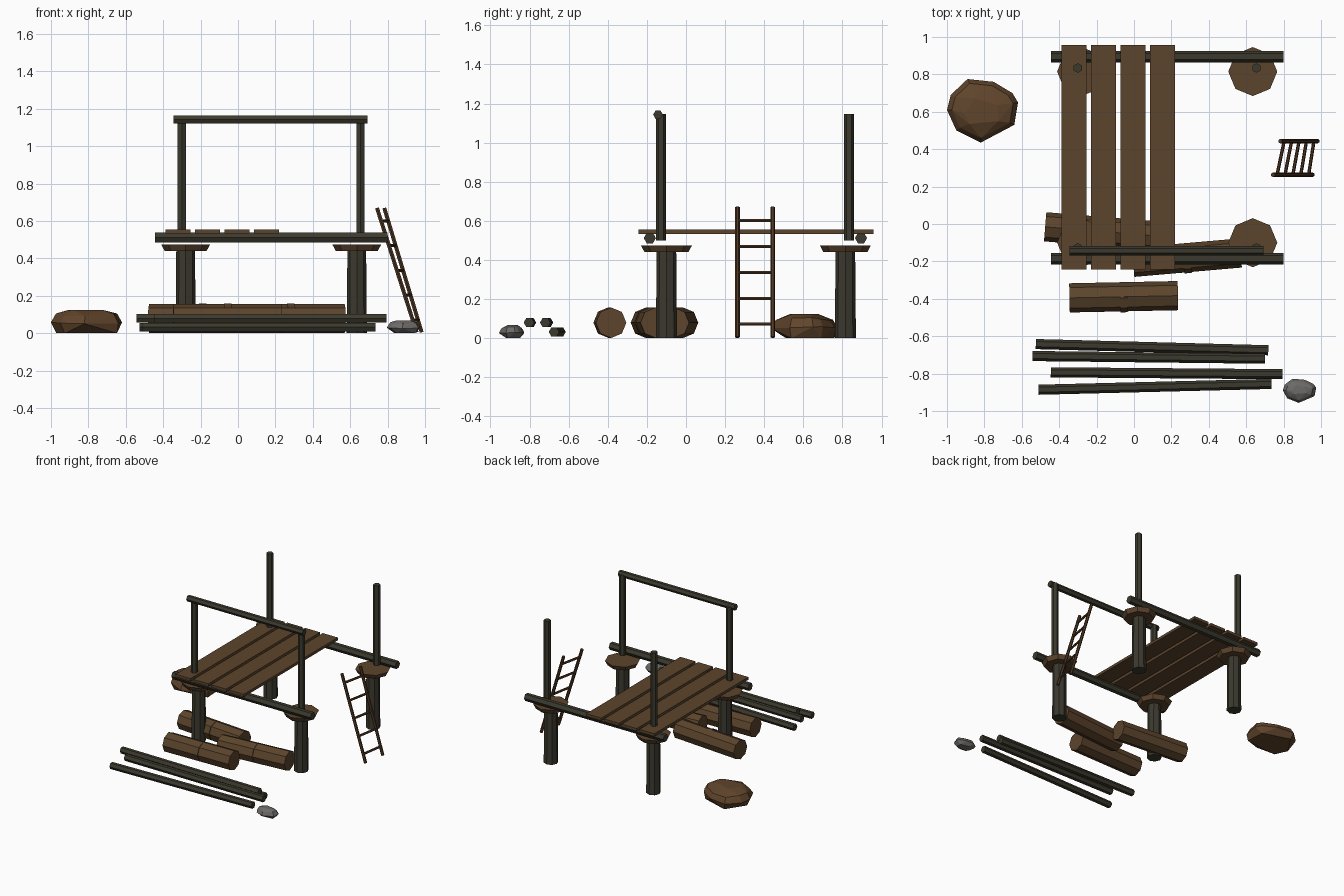
import bpy, bmesh, math
from mathutils import Vector, Matrix

cube = bpy.data.objects.get("Cube")
if cube:
    bpy.data.objects.remove(cube, do_unlink=True)


def material(name, r, g, b):
    m = bpy.data.materials.new(name)
    m.use_nodes = True
    m.diffuse_color = (r, g, b, 1)
    m.node_tree.nodes["Principled BSDF"].inputs["Base Color"].default_value = (r, g, b, 1)
    return m


DARK = material("dark weathered wood", 0.045, 0.042, 0.027)
PLANK = material("plank brown", 0.107, 0.058, 0.025)
LADDER = material("ladder brown", 0.08, 0.038, 0.016)
EARTH = material("brown rock", 0.115, 0.058, 0.024)
STONE = material("grey stone", 0.150, 0.145, 0.138)


def finish(name, bm, mat):
    bmesh.ops.recalc_face_normals(bm, faces=bm.faces[:])
    me = bpy.data.meshes.new(name)
    bm.to_mesh(me)
    bm.free()
    me.materials.append(mat)
    ob = bpy.data.objects.new(name, me)
    bpy.context.collection.objects.link(ob)
    return ob


def pole(name, a, b, r, mat, sides=6, r_end=None):
    """Flat-sided timber running from point a to point b."""
    a, b = Vector(a), Vector(b)
    d = (b - a).normalized()
    if abs(d.z) > 0.9:
        x = Vector((0, 1, 0)).cross(d).normalized()
    else:
        x = Vector((0, 0, 1))
        x = (x - d * x.dot(d)).normalized()
    y = d.cross(x)
    m = Matrix((x, y, d)).transposed().to_4x4()
    m.translation = (a + b) / 2
    bm = bmesh.new()
    bmesh.ops.create_cone(bm, cap_ends=True, segments=sides, radius1=r,
                          radius2=r if r_end is None else r_end,
                          depth=(b - a).length, matrix=m)
    return finish(name, bm, mat)


def box(name, lo, hi, mat):
    lo, hi = Vector(lo), Vector(hi)
    bm = bmesh.new()
    bmesh.ops.create_cube(bm, size=1, matrix=Matrix.Translation((lo + hi) / 2)
                          @ Matrix.Diagonal((*(hi - lo), 1)))
    return finish(name, bm, mat)


def rock(name, centre, outline, layers, mat):
    """Faceted boulder: hull of an outline repeated as (scale, z, x shift, y shift)."""
    bm = bmesh.new()
    for i, (s, z, dx, dy) in enumerate(layers):
        for j, (x, y) in enumerate(outline):
            if i in (0, len(layers) - 1) and j % 2:
                continue
            wobble = 0.08 * z * math.sin(5 * j + i)
            bm.verts.new((centre[0] + x * s + dx, centre[1] + y * s + dy, z + wobble * (0 < i < len(layers) - 1)))
    res = bmesh.ops.convex_hull(bm, input=bm.verts[:])
    loose = {v for v in res["geom_interior"] + res["geom_unused"]
             if isinstance(v, bmesh.types.BMVert)}
    bmesh.ops.delete(bm, geom=list(loose), context='VERTS')
    return finish(name, bm, mat)


# Four stumps with flared caps and upright posts
for side, x, px in (("right", -0.28, -0.30), ("left", 0.635, 0.655)):
    for end, y, py in (("front", -0.10, -0.128), ("back", 0.815, 0.834)):
        tag = f"{end}_{side}"
        pole(f"{tag}_stump", (x, y, 0), (x, y, 0.45), 0.054, DARK, 8, 0.05)
        pole(f"{tag}_cap", (x, y, 0.44), (x, y, 0.475), 0.112, PLANK, 8, 0.131)
        pole(f"{tag}_post", (px, py, 0.50), (px, py, 1.147), 0.026, DARK)

# Beams and hand rail
for end, y in (("front", -0.185), ("back", 0.895)):
    pole(f"{end}_beam", (-0.445, y, 0.512), (0.798, y, 0.512), 0.031, DARK)
pole("front_rail", (-0.345, -0.143, 1.143), (0.692, -0.143, 1.143), 0.025, DARK)

# Deck planks
for i in range(4):
    x = -0.388 + i * 0.158
    box(f"plank_{i + 1}", (x, -0.242, 0.533), (x + 0.134, 0.958, 0.555), PLANK)

# Logs on the ground, each with a raised band
logs = [((-0.345, -0.395), (0.235, -0.383)),
        ((-0.005, -0.205), (0.57, -0.155)),
        ((-0.475, -0.015), (0.10, -0.062))]
for i, (a, b) in enumerate(logs):
    a, b = Vector((*a, 0.079)), Vector((*b, 0.079))
    pole(f"log_{i + 1}", a, b, 0.078, PLANK, 8)
    d = (b - a).normalized() * 0.02
    mid = (a + b) / 2 + Vector((0, -0.007, 0.003))
    pole(f"log_band_{i + 1}", mid - d, mid + d, 0.076, PLANK, 8)

# Loose poles lying in front
loose_poles = [((-0.525, -0.642), (0.718, -0.675), 0.032),
               ((-0.542, -0.706), (0.70, -0.72), 0.080),
               ((-0.445, -0.793), (0.795, -0.803), 0.080),
               ((-0.51, -0.886), (0.735, -0.855), 0.032)]
for i, (a, b, z) in enumerate(loose_poles):
    pole(f"loose_pole_{i + 1}", (*a, z), (*b, z), 0.027, DARK)

# Leaning ladder
near = Vector((0.955, 0.263, 0.005)), Vector((0.743, 0.263, 0.67))
far = Vector((0.982, 0.443, 0.005)), Vector((0.782, 0.443, 0.67))
pole("ladder_near_rail", *near, 0.012, LADDER)
pole("ladder_far_rail", *far, 0.012, LADDER)
for i in range(5):
    t = 0.1 + i * 0.199
    pole(f"ladder_rung_{i + 1}", near[0].lerp(near[1], t), far[0].lerp(far[1], t), 0.009, LADDER)

# Boulders
outline = [(-0.19, 0.0), (-0.17, 0.08), (-0.08, 0.165), (0.06, 0.15), (0.16, 0.09),
           (0.19, 0.04), (0.17, -0.08), (-0.01, -0.175), (-0.14, -0.11)]
rock("brown_boulder", (-0.81, 0.61), outline,
     [(0.9, 0, 0.01, 0), (1, 0.055, 0, 0), (0.86, 0.098, 0, 0), (0.5, 0.125, 0, -0.02)], EARTH)
small = [(x * 0.47, y * 0.38) for x, y in outline]
rock("grey_stone", (0.885, -0.89), small,
     [(0.65, 0, 0.01, 0), (1, 0.028, 0, 0), (0.8, 0.054, 0, 0), (0.45, 0.068, 0, 0)], STONE)
